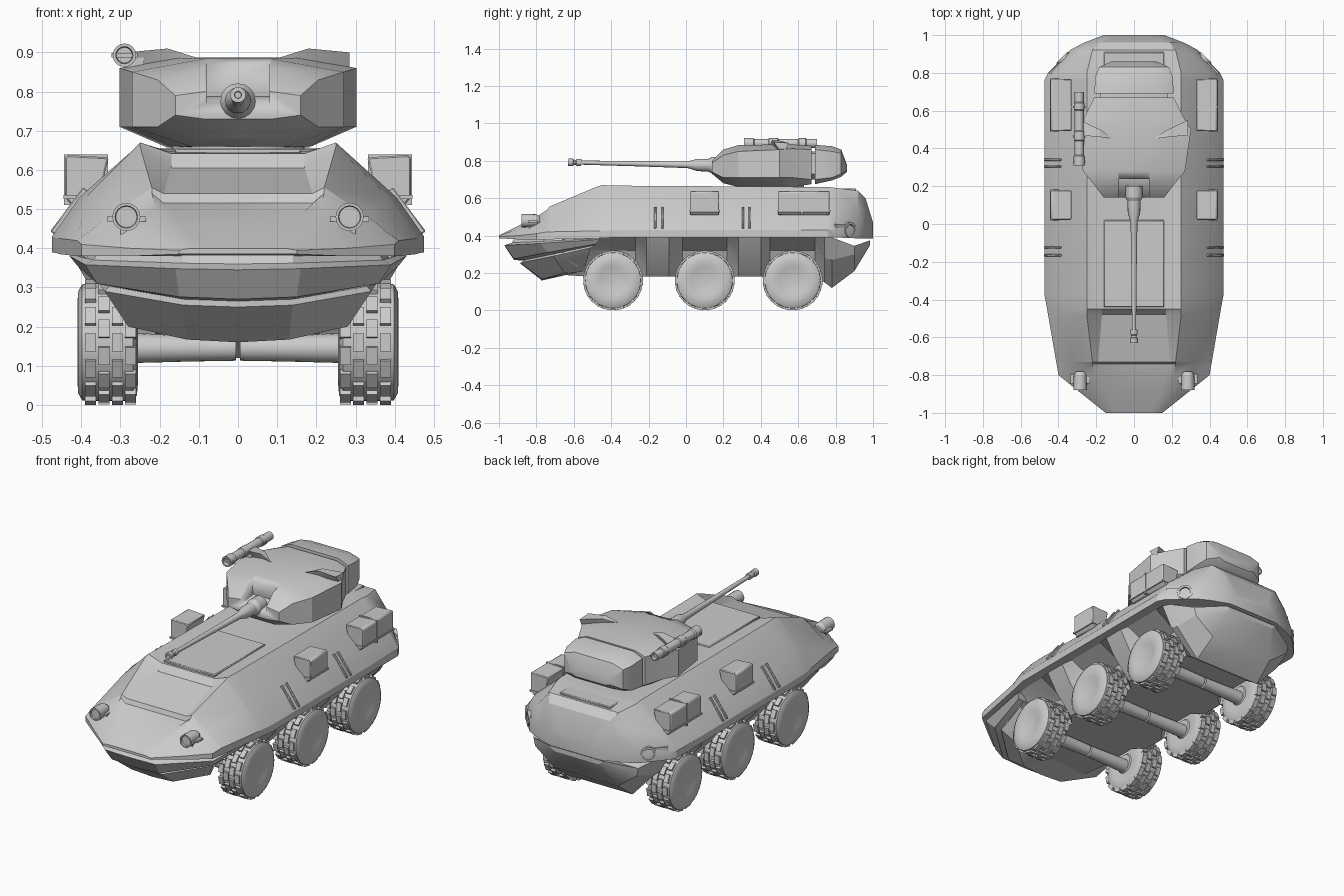
import bpy, bmesh, math
from mathutils import Matrix, Vector


def finish(name, bm, mirror=False, bevel=0, angle=25):
    bmesh.ops.recalc_face_normals(bm, faces=bm.faces)
    me = bpy.data.meshes.new(name)
    bm.to_mesh(me)
    bm.free()
    ob = bpy.data.objects.new(name, me)
    bpy.context.collection.objects.link(ob)
    bpy.ops.object.select_all(action='DESELECT')
    ob.select_set(True)
    bpy.context.view_layer.objects.active = ob
    bpy.ops.object.shade_smooth_by_angle(angle=math.radians(angle))
    if bevel:
        m = ob.modifiers.new("bevel", 'BEVEL')
        m.width, m.segments = bevel, 1
    if mirror:
        ob.modifiers.new("mirror", 'MIRROR')
    return ob


def skin(bm, rings):
    vs = [[bm.verts.new(p) for p in r] for r in rings]
    n = len(vs[0])
    for a, b in zip(vs, vs[1:]):
        for i in range(n):
            j = (i + 1) % n
            bm.faces.new((a[i], a[j], b[j], b[i]))
    bm.faces.new(vs[0])
    bm.faces.new(vs[-1])


def loft(name, halves, **kw):
    """Skin half cross-sections after reflecting them across x = 0."""
    bm = bmesh.new()
    skin(bm, [h + [(-x, y, z) for x, y, z in reversed(h) if x > 0] for h in halves])
    return finish(name, bm, **kw)


def lathe_into(bm, profile, origin, axis, seg):
    q = Vector(axis).to_track_quat('Z', 'Y')
    skin(bm, [[Vector(origin) + q @ Vector((r * math.cos(a), r * math.sin(a), t))
               for a in [2 * math.pi * i / seg for i in range(seg)]] for t, r in profile])


def lathe(name, profile, origin, axis, seg=20, **kw):
    bm = bmesh.new()
    lathe_into(bm, profile, origin, axis, seg)
    return finish(name, bm, **kw)


def cube_into(bm, size, mat):
    bmesh.ops.create_cube(bm, size=1, matrix=mat @ Matrix.Diagonal((*size, 1)))


def box(name, centre, size, rot=(0, 'Y'), **kw):
    bm = bmesh.new()
    cube_into(bm, size, Matrix.Translation(centre) @ Matrix.Rotation(rot[0], 4, rot[1]))
    return finish(name, bm, **kw)


# Upper hull: y, deck z, deck x, shoulder x z, flank x z, belt x z, belt bottom z
hull = [(-1.0, .40, .08, .10, .40, .12, .40, .15, .395, .385),
        (-.90, .45, .14, .17, .45, .22, .435, .275, .40, .38),
        (-.80, .495, .17, .21, .50, .31, .46, .40, .41, .38),
        (-.74, .515, .19, .22, .54, .32, .48, .41, .42, .38),
        (-.73, .54, .19, .22, .555, .325, .485, .412, .42, .38),
        (-.48, .605, .17, .25, .66, .385, .53, .455, .425, .385),
        (-.45, .642, .17, .25, .67, .39, .53, .46, .425, .387),
        (-.37, .648, .18, .25, .667, .405, .53, .475, .43, .39),
        (.76, .655, .20, .25, .66, .405, .53, .475, .43, .39),
        (.80, .655, .20, .25, .655, .395, .53, .455, .43, .39),
        (.92, .64, .18, .22, .64, .29, .55, .34, .44, .385),
        (.96, .60, .16, .19, .60, .23, .53, .265, .43, .385),
        (1.0, .47, .10, .13, .47, .145, .44, .16, .42, .385)]
loft("upper_hull", [[(0, y, c), (xi, y, c), (xs, y, zs), (xm, y, zm), (xb, y, zb),
                     (xb, y, zl), (0, y, zl)]
                    for y, c, xi, xs, zs, xm, zm, xb, zb, zl in hull])

# Belly, narrow beside each wheel and bulging between them
wheels = (-.39, .10, .57)
belly = [(-.66, .39, .40, .33, .29, .20, .19)]
for i, y in enumerate(wheels):
    belly += [(y - .12, .39, .42, .27, .32, .21, .18), (y + .12, .39, .42, .27, .32, .21, .18)]
    if i < 2:
        belly += [(y + .18, .39, .43, .37, .29, .27, .18), (y + .30, .39, .43, .37, .29, .27, .18)]
belly += [(.74, .39, .42, .36, .28, .22, .15), (.78, .39, .40, .35, .27, .21, .12),
          (.90, .345, .33, .32, .30, .20, .21), (.985, .375, .17, .16, .365, .14, .35)]
loft("belly", [[(0, y, zt), (xt, y, zt), (xm, y, zm), (xb, y, zb), (0, y, zb)]
               for y, zt, xt, xm, zm, xb, zb in belly])

# Layered lower bow, lofted downward row by row
bow = [[(0, -.92, .385), (.14, -.92, .385), (.36, -.76, .385), (.42, -.46, .39)],
       [(0, -.93, .36), (.14, -.93, .362), (.37, -.76, .37), (.42, -.46, .385)],
       [(0, -.97, .345), (.16, -.97, .348), (.39, -.78, .358), (.43, -.46, .38)],
       [(0, -.92, .27), (.15, -.92, .276), (.36, -.74, .31), (.41, -.48, .355)],
       [(0, -.86, .265), (.14, -.86, .27), (.33, -.70, .303), (.38, -.48, .35)],
       [(0, -.885, .25), (.14, -.885, .255), (.34, -.71, .29), (.37, -.51, .335)],
       [(0, -.77, .16), (.13, -.77, .167), (.28, -.65, .20), (.25, -.54, .23)],
       [(0, -.64, .19), (.10, -.64, .19), (.21, -.58, .20), (.22, -.50, .21)]]
loft("lower_bow", bow)

# Deck panel and rear deck step
box("deck_panel", (0, -.21, .648), (.32, .46, .016), bevel=.004)
box("rear_deck_step", (0, .86, .645), (.32, .10, .014), bevel=.004)

# Side stowage boxes with an undercut base
for label, y, w in (("front", .10, .155), ("rear", .63, .275)):
    bm = bmesh.new()
    skin(bm, [[(x, y + s * w / 2, z) for x, z in
               ((.33, .632), (.435, .638), (.442, .63), (.442, .53), (.425, .51), (.36, .51))]
              for s in (-1, 1)])
    finish(label + "_stowage_box", bm, mirror=True, bevel=.004)
    box(label + "_stowage_rim", (.388, y, .531), (.114, w + .008, .01), mirror=True)
box("stowage_divider", (.388, .62, .575), (.112, .012, .128), mirror=True)

# Ribs on the sloping hull sides
for k, y in enumerate((-.165, -.125, .305, .34)):
    box("side_rib_%d" % k, (.431, y, .495), (.016, .012, .14), (-.64, 'Y'), mirror=True, bevel=.003)

# Headlights and rear lamps
lathe("headlight", [(0, .022), (.02, .034), (.10, .036), (.10, .029), (.092, .027)],
      (.285, -.78, .48), (0, -1, 0), 16, mirror=True)
box("headlight_bracket", (.285, -.82, .475), (.10, .05, .012), mirror=True)
box("headlight_foot", (.285, -.81, .455), (.03, .06, .04), mirror=True)
lathe("rear_lamp", [(0, .042), (.045, .042), (.045, .03), (.036, .028)],
      (.35, .85, .43), (.7, .7, 0), 18, mirror=True)
box("rear_lamp_rail", (.388, .848, .45), (.02, .15, .022), (math.radians(45), 'Z'), mirror=True)

# Wheels: turned tyre with staggered tread blocks
bm = bmesh.new()
tyre = [(.255, .05), (.262, .055), (.255, .10), (.258, .135), (.268, .15), (.382, .15),
        (.398, .148), (.408, .13), (.41, .10), (.406, .075), (.398, .045), (.397, .012)]
lathe_into(bm, tyre, (0, 0, 0), (1, 0, 0), 40)
for col in range(4):
    for k in range(14):
        a = 2 * math.pi * (k + .5 * (col % 2)) / 14
        cube_into(bm, (.028, .046, .02), Matrix.Rotation(a, 4, 'X')
                  @ Matrix.Translation((.274 + .034 * col, 0, .149)))
first = finish("wheel_pair_1", bm, mirror=True, angle=30)
first.location = (0, wheels[0], .16)
for i, y in enumerate(wheels[1:]):
    ob = first.copy()
    ob.name = "wheel_pair_%d" % (i + 2)
    ob.location.y = y
    bpy.context.collection.objects.link(ob)

# Axles, split at the middle
for i, y in enumerate(wheels):
    lathe("axle_%d" % (i + 1), [(.005, .032), (.12, .034), (.27, .038)],
          (0, y, .145), (1, 0, 0), 16, mirror=True)


# Turret parts: y, top z, top x, cheek x, cheek top z, cheek bottom z, floor x, floor z
def turret_part(name, rows):
    return loft(name, [[(0, y, t), (xt, y, t), (xc, y, zt), (xc, y, zc), (xf, y, zf), (0, y, zf)]
                       for y, t, xt, xc, zt, zc, xf, zf in rows])


body = turret_part("turret_body", [(.14, .80, .085, .16, .79, .74, .085, .73),
                                   (.20, .86, .085, .205, .83, .71, .085, .68),
                                   (.28, .884, .085, .27, .85, .71, .12, .66),
                                   (.50, .887, .16, .302, .86, .71, .18, .657),
                                   (.57, .887, .17, .26, .865, .71, .18, .66),
                                   (.67, .88, .15, .21, .86, .70, .17, .675)])
# Sloped notch above the gun
cutter = box("notch_cutter", (0, .16, .85), (.16, .16, .15), (.15, 'X'))
cutter.hide_render = True
cutter.hide_set(True)
notch = body.modifiers.new("notch", 'BOOLEAN')
notch.object, notch.operation, notch.solver = cutter, 'DIFFERENCE', 'EXACT'
bpy.context.view_layer.objects.active = body
bpy.ops.object.modifier_apply(modifier="notch")
bpy.data.objects.remove(cutter)

turret_part("turret_neck", [(.64, .85, .13, .18, .84, .73, .13, .70),
                            (.72, .85, .13, .18, .84, .73, .13, .70)])
turret_part("turret_bustle", [(.69, .885, .15, .21, .86, .70, .17, .675),
                              (.78, .878, .15, .205, .85, .71, .16, .695),
                              (.83, .86, .12, .185, .84, .73, .12, .715),
                              (.86, .78, .08, .12, .77, .75, .09, .74)])
lathe("turret_ring", [(0, .17), (.05, .17)], (0, .46, .635), (0, 0, 1), 32)

# Raised cheek blades on the turret roof
bm = bmesh.new()
skin(bm, [[(.10, .45, .885), (.11, .455, .885), (.105, .45, .87)],
          [(.18, .46, .91), (.18, .50, .908), (.18, .48, .85)],
          [(.285, .47, .90), (.285, .55, .895), (.285, .52, .83)]])
finish("roof_blade", bm, mirror=True)

# Gun with sleeve and muzzle brake
lathe("gun", [(0, .045), (.06, .045), (.08, .034), (.14, .033), (.19, .018), (.45, .014), (.76, .011),
              (.76, .018), (.785, .018), (.79, .014), (.80, .014), (.805, .02), (.83, .02),
              (.83, .009), (.81, .008)],
      (0, .20, .775), (0, -1, .02), 16)

# Sight tube on the left of the turret
lathe("sight_tube", [(.02, .02), (0, .022), (0, .03), (.05, .03), (.055, .024), (.13, .024), (.135, .028),
                     (.18, .028), (.185, .024), (.29, .024), (.295, .028), (.33, .028), (.335, .024),
                     (.39, .024), (.39, .017), (.37, .016)],
      (-.29, .31, .893), (0, 1, 0), 16)
box("sight_mount", (-.265, .50, .872), (.05, .06, .03))
for k, y in enumerate((.33, .465, .62)):
    box("sight_clamp_%d" % k, (-.29, y, .893), (.066, .012, .012))
